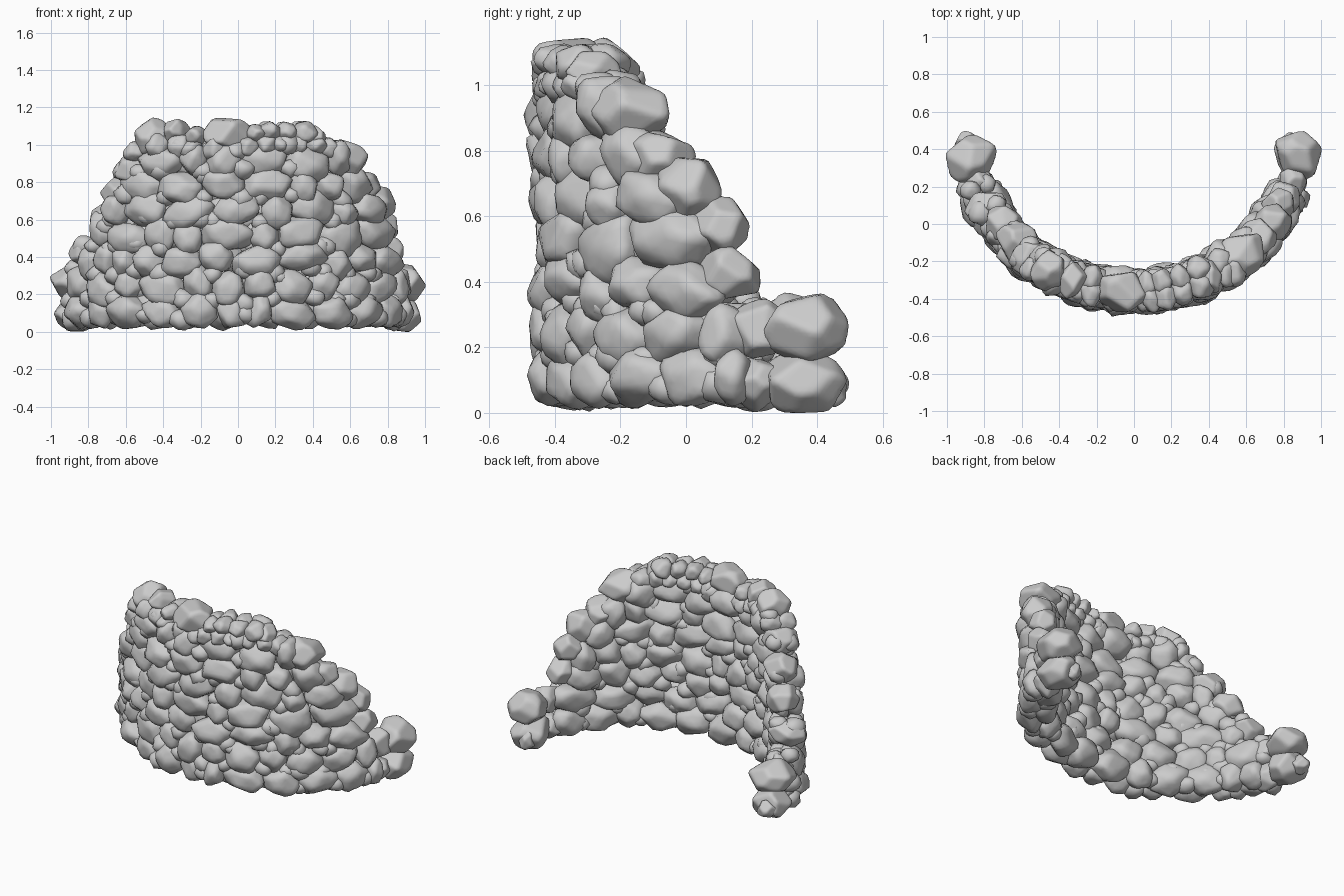
import bpy, bmesh, math, random
from mathutils import Vector, Matrix

random.seed(5)
A, B, YC = 0.875, 0.805, 0.445       # centreline of the curved wall (half ellipse)


def frame(theta):
    """Point, tangent and outward normal on the wall centreline."""
    p = Vector((A * math.sin(theta), YC - B * math.cos(theta), 0))
    t = Vector((A * math.cos(theta), B * math.sin(theta), 0)).normalized()
    return p, t, Vector((t.y, -t.x, 0))


def angle_at(x):
    return math.asin(max(-1, min(1, x / A)))


def add_rock(bm, centre, theta, size, detail=3, tilt=0.3):
    """Softened faceted stone; size = half width, half depth, half height."""
    n = random.randint(12, 16)
    planes, off = [], random.random() * 6.28
    for i in range(n):
        z = 1 - 2 * (i + 0.5) / n
        a = off + i * 2.39996
        r = math.sqrt(1 - z * z)
        v = Vector((r * math.cos(a), r * math.sin(a), z))
        v += Vector([random.uniform(-0.25, 0.25) for _ in range(3)])
        planes.append(v.normalized() / random.uniform(0.84, 1.0))
    spin = Matrix.Rotation(random.uniform(-tilt, tilt), 3, 'Y')
    _, t, nrm = frame(theta)
    made = bmesh.ops.create_icosphere(bm, subdivisions=detail, radius=1)['verts']
    for v in made:
        d = v.co.normalized()
        s = sum(max(0.0, d.dot(q)) ** 26 for q in planes)
        c = d * min(1.17, max(s, 1e-6) ** (-1 / 26))
        c = spin @ Vector((c.x * size[0], c.y * size[1], c.z * size[2]))
        w = centre + t * c.x - nrm * c.y + Vector((0, 0, c.z))
        w.z = max(w.z, 0.0)
        v.co = w


def finish(name, bm):
    for f in bm.faces:
        f.smooth = True
    me = bpy.data.meshes.new(name)
    bm.to_mesh(me)
    bm.free()
    ob = bpy.data.objects.new(name, me)
    bpy.context.collection.objects.link(ob)


# Stone courses: bottom z, top z, left limit and right limit in degrees
courses = [
    (0.03, 0.18, 73, 73), (0.16, 0.32, 72, 72), (0.31, 0.46, 63, 66),
    (0.44, 0.60, 57, 63), (0.58, 0.73, 50, 57), (0.71, 0.86, 42, 50),
    (0.84, 0.99, 35, 40),
]
for k, (z0, z1, left, right) in enumerate(courses):
    bm = bmesh.new()
    for side in (1, -1):                        # outer face, then inner face
        a, end = -math.radians(left), math.radians(right)
        flip = random.choice((1, -1))
        while a < end - 0.03:
            w = min(random.uniform(0.12, 0.24), (end - a) * 0.82)
            if (end - a) * 0.82 - w < 0.09:
                w = (end - a) * 0.82
            th = a + w / 1.64
            p, t, nrm = frame(th)
            c = p + nrm * side * (0.038 + random.uniform(-0.012, 0.012))
            flip = -flip                        # staggered heights break the rows
            c.z = (z0 + z1) / 2 + flip * random.uniform(0.0, 0.025)
            h = (z1 - z0) / 2 * random.uniform(1.1, 1.28)
            if k == 0:
                c.z = h * 0.95 + 0.025
            add_rock(bm, c, th, (w / 2 * 1.17, random.uniform(0.075, 0.088), h))
            # stones wedged into the joints
            for z in (z0, z1):
                if random.random() < 0.55:
                    c = frame(a)[0] + frame(a)[2] * side * 0.045
                    c.z = max(z, 0.075) + random.uniform(-0.02, 0.02)
                    s = random.uniform(0.042, 0.06)
                    add_rock(bm, c, a, (s * 1.15, s * 1.15, s), 2)
            a += w / 0.82
    finish("stone_course_%d" % (k + 1), bm)

# Small cap stones along the level top: x, z, half size
bm = bmesh.new()
for x, z, s in [(0.09, 1.06, 0.05), (0.165, 1.075, 0.056), (0.26, 1.07, 0.056),
                (0.35, 1.065, 0.064), (0.06, 0.99, 0.06), (0.13, 1.0, 0.055),
                (0.21, 1.0, 0.055), (0.3, 1.0, 0.06), (0.39, 1.0, 0.06),
                (0.47, 0.98, 0.065), (-0.52, 0.96, 0.06), (-0.4, 0.99, 0.07),
                (-0.31, 0.99, 0.065), (-0.23, 1.05, 0.055), (-0.23, 0.97, 0.06),
                (-0.1, 0.97, 0.07), (0.0, 0.97, 0.065)]:
    th = angle_at(x)
    p, t, nrm = frame(th)
    for side in (1, -1):
        c = p + nrm * side * random.uniform(0.03, 0.05)
        c += t * random.uniform(-0.015, 0.015) + Vector((0, 0, z))
        add_rock(bm, c, th, (s, 0.072, s * random.uniform(0.85, 1.0)))
finish("cap_stones", bm)

# Large stones on the stepped shoulders: x, y, z, half width, depth, height
bm = bmesh.new()
for x, y, z, w, d, h in [
        (-0.06, -0.36, 1.055, 0.125, 0.105, 0.092),
        (-0.46, -0.25, 1.04, 0.09, 0.11, 0.09),
        (-0.33, -0.30, 1.07, 0.068, 0.09, 0.068),
        (0.40, -0.28, 1.04, 0.06, 0.09, 0.065),
        (0.57, -0.17, 0.92, 0.13, 0.105, 0.10),
        (-0.56, -0.18, 0.87, 0.095, 0.10, 0.085),
        (-0.63, -0.09, 0.74, 0.10, 0.10, 0.085),
        (0.66, -0.07, 0.77, 0.10, 0.10, 0.08),
        (0.73, 0.0, 0.68, 0.11, 0.09, 0.105),
        (-0.70, 0.0, 0.60, 0.10, 0.095, 0.085),
        (0.77, 0.10, 0.57, 0.085, 0.08, 0.085),
        (-0.79, 0.09, 0.43, 0.085, 0.11, 0.07),
        (0.80, 0.13, 0.42, 0.09, 0.085, 0.08),
        (-0.82, 0.21, 0.26, 0.09, 0.08, 0.085),
        (0.85, 0.23, 0.26, 0.09, 0.075, 0.085)]:
    add_rock(bm, Vector((x, y, z)), angle_at(x), (w, d, h), 4, 0.15)
finish("shoulder_stones", bm)

# Stacked stones closing each end of the wall
bm = bmesh.new()
for x, y, z, w, d, h in [
        (0.88, 0.375, 0.255, 0.122, 0.12, 0.098),
        (0.87, 0.36, 0.095, 0.122, 0.112, 0.095),
        (0.84, 0.21, 0.09, 0.09, 0.08, 0.075),
        (0.84, 0.44, 0.08, 0.05, 0.05, 0.055),
        (-0.87, 0.35, 0.26, 0.122, 0.125, 0.098),
        (-0.865, 0.35, 0.095, 0.118, 0.112, 0.095),
        (-0.83, 0.21, 0.09, 0.09, 0.08, 0.075),
        (-0.89, 0.44, 0.09, 0.05, 0.055, 0.055)]:
    add_rock(bm, Vector((x, y, z)), angle_at(x), (w, d, h), 4, 0.1)
finish("end_stones", bm)
